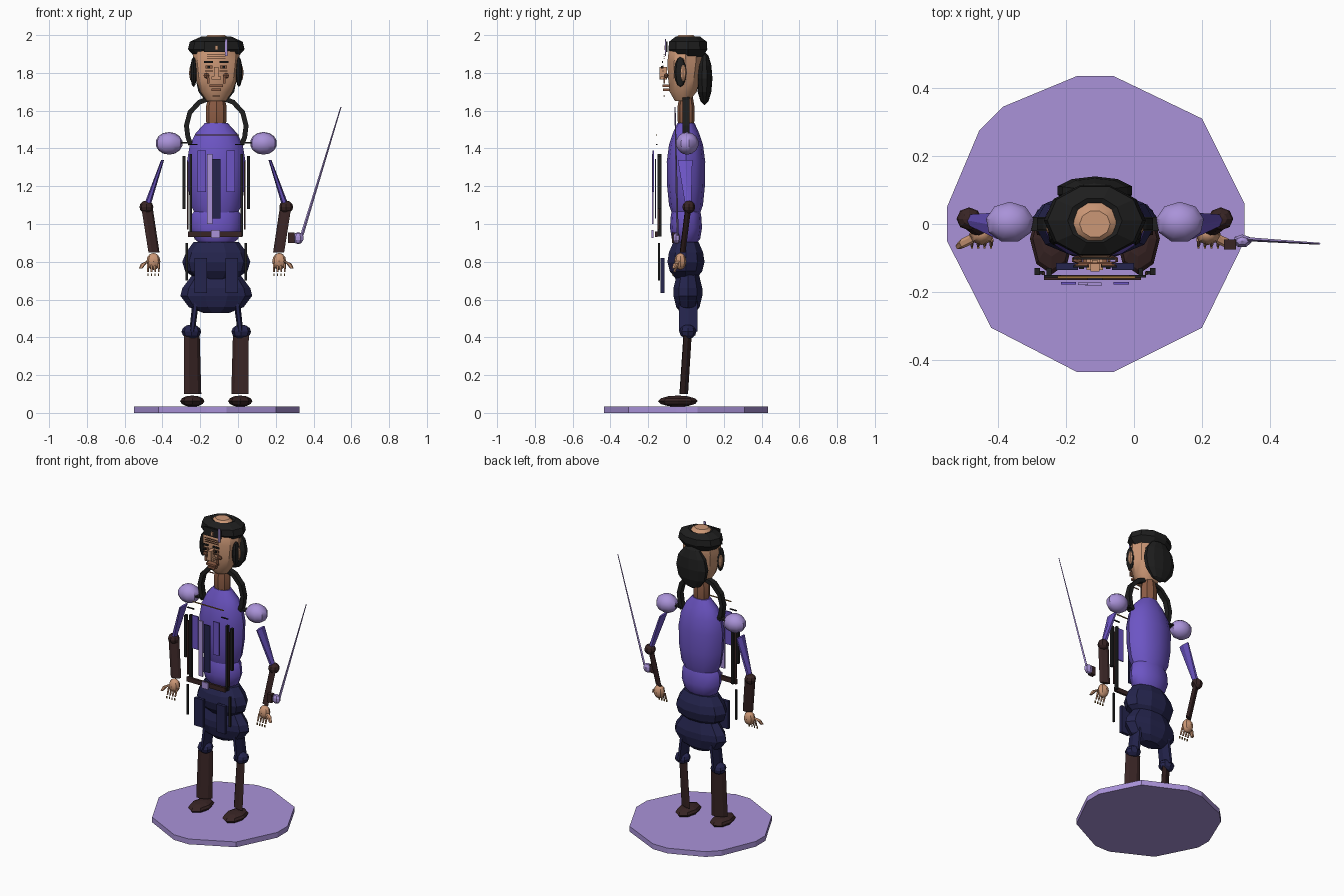
import bpy, bmesh, math
from mathutils import Vector

if "Cube" in bpy.data.objects:
    bpy.data.objects.remove(bpy.data.objects["Cube"])

C = -0.115  # body centre line


def mat(name, r, g, b):
    m = bpy.data.materials.new(name)
    m.diffuse_color = (r, g, b, 1)
    m.use_nodes = True
    m.node_tree.nodes["Principled BSDF"].inputs["Base Color"].default_value = m.diffuse_color
    return m


PURPLE = mat("purple cloth", 0.15, 0.09, 0.55)
LAV = mat("lavender", 0.40, 0.29, 0.69)
NAVY = mat("navy cloth", 0.018, 0.018, 0.075)
BROWN = mat("dark leather", 0.04, 0.018, 0.018)
SKIN = mat("skin", 0.60, 0.31, 0.18)
SHADE = mat("deep skin", 0.27, 0.11, 0.06)
BLACK = mat("black", 0.013, 0.013, 0.013)
GOLD = mat("gold", 0.32, 0.17, 0.04)


def finish(name, bm, m, smooth=False):
    bmesh.ops.recalc_face_normals(bm, faces=bm.faces)
    me = bpy.data.meshes.new(name)
    bm.to_mesh(me)
    bm.free()
    me.materials.append(m)
    ob = bpy.data.objects.new(name, me)
    bpy.context.collection.objects.link(ob)
    if smooth:
        bpy.ops.object.select_all(action='DESELECT')
        ob.select_set(True)
        bpy.context.view_layer.objects.active = ob
        bpy.ops.object.shade_smooth_by_angle(angle=math.radians(35))
    return ob


def loft(name, rings, m, n=8, rot=0, smooth=False):
    """Horizontal elliptical rings (x, y, z, rx, ry) joined and capped."""
    bm = bmesh.new()
    rows = []
    for x, y, z, rx, ry in rings:
        row = []
        for i in range(n):
            a = 2 * math.pi * i / n
            u, v = rx * math.cos(a), ry * math.sin(a)
            row.append(bm.verts.new((x + u * math.cos(rot) - v * math.sin(rot),
                                     y + u * math.sin(rot) + v * math.cos(rot), z)))
        rows.append(row)
    for a, b in zip(rows, rows[1:]):
        for i in range(n):
            bm.faces.new((a[i], a[(i + 1) % n], b[(i + 1) % n], b[i]))
    bm.faces.new(rows[0])
    bm.faces.new(rows[-1])
    return finish(name, bm, m, smooth)


def ball(name, c, r, m, u=8, v=6, smooth=False):
    bm = bmesh.new()
    bmesh.ops.create_uvsphere(bm, u_segments=u, v_segments=v, radius=1)
    for p in bm.verts:
        p.co = Vector((c[0] + p.co.x * r[0], c[1] + p.co.y * r[1], c[2] + p.co.z * r[2]))
    return finish(name, bm, m, smooth)


def box(name, x0, x1, y0, y1, z0, z1, m):
    bm = bmesh.new()
    bmesh.ops.create_cube(bm, size=1)
    for p in bm.verts:
        p.co = Vector(((x0 + x1) / 2 + p.co.x * (x1 - x0), (y0 + y1) / 2 + p.co.y * (y1 - y0),
                       (z0 + z1) / 2 + p.co.z * (z1 - z0)))
    return finish(name, bm, m)


def strip(name, pts, half, m):
    """Ribbon along (x, z) points, bent in the xz plane, half = (width, depth)."""
    bm = bmesh.new()
    rows = []
    for i, (x, z) in enumerate(pts):
        a, b = pts[max(i - 1, 0)], pts[min(i + 1, len(pts) - 1)]
        t = Vector((b[0] - a[0], b[1] - a[1])).normalized()
        rows.append([bm.verts.new((x - t.y * half[0] * s, h * half[1], z + t.x * half[0] * s))
                     for s, h in ((1, 1), (1, -1), (-1, -1), (-1, 1))])
    for a, b in zip(rows, rows[1:]):
        for i in range(4):
            bm.faces.new((a[i], a[(i + 1) % 4], b[(i + 1) % 4], b[i]))
    bm.faces.new(rows[0])
    bm.faces.new(rows[-1])
    return finish(name, bm, m)


# Base disc with uneven sides
bm = bmesh.new()
outline = [(-.168, .435), (-.06, .435), (.2, .31), (.325, .06), (.325, -.05), (.2, -.305), (-.06, -.435),
           (-.168, -.435), (-.42, -.305), (-.55, -.05), (-.55, .05), (-.455, .275), (-.385, .345)]
f = bm.faces.new([bm.verts.new((x, y, 0)) for x, y in outline])
up = bmesh.ops.extrude_face_region(bm, geom=[f])
for v in up["geom"]:
    if isinstance(v, bmesh.types.BMVert):
        v.co.z = 0.035
finish("base", bm, LAV)

# Trousers, torso, neck and head on the centre line
loft("lower_trousers", [(C, .01, .53, .07, .04), (C, .01, .56, .145, .065), (C, .01, .62, .19, .08),
                        (C, .01, .66, .18, .08), (C, .01, .74, .12, .06)], NAVY, 10)
loft("upper_trousers", [(C, 0, .70, .09, .05), (C, 0, .75, .165, .09), (C, 0, .80, .18, .103),
                        (C, 0, .85, .16, .095), (C, 0, .905, .12, .07)], NAVY, 10)
loft("waist", [(C, 0, .88, .065, .04), (C, 0, .92, .115, .075), (C, 0, .98, .135, .085),
               (C, 0, 1.05, .13, .08), (C, 0, 1.08, .11, .07)], PURPLE, 12, smooth=True)
loft("chest", [(C, 0, 1.03, .10, .065), (C, 0, 1.10, .135, .09), (C, 0, 1.20, .15, .10),
               (C, 0, 1.33, .155, .102), (C, 0, 1.42, .14, .09), (C, 0, 1.48, .11, .07),
               (C, 0, 1.535, .06, .045)], PURPLE, 12, smooth=True)
loft("neck", [(C, 0, 1.50, .045, .035), (C, 0, 1.55, .055, .045), (C, 0, 1.62, .055, .045),
              (C, 0, 1.68, .04, .035)], SHADE, 8, smooth=True)
loft("head", [(C, -.02, 1.65, .05, .04), (C, -.015, 1.70, .085, .075), (C, -.01, 1.78, .115, .09),
              (C, -.005, 1.86, .125, .098), (C, 0, 1.93, .12, .095), (C, 0, 1.97, .085, .07),
              (C, 0, 2.0, .045, .04)], SKIN, 10, smooth=True)

# Hair: cap band with the crown showing, and the back mass
bm = bmesh.new()
prof = [(.115, .085, 1.885), (.15, .108, 1.925), (.14, .105, 1.965), (.08, .068, 1.992), (.062, .055, 1.985)]
rows = [[bm.verts.new((C + rx * math.cos(math.tau * i / 10), .01 + ry * math.sin(math.tau * i / 10), z))
         for i in range(10)] for rx, ry, z in prof]
for a, b in zip(rows, rows[1:] + rows[:1]):
    for i in range(10):
        bm.faces.new((a[i], a[(i + 1) % 10], b[(i + 1) % 10], b[i]))
finish("hair_band", bm, BLACK)
ball("back_hair", (C, .098, 1.77), (.115, .042, .14), BLACK, 10, 6)
box("fringe", C - .065, C + .06, -.105, -.098, 1.91, 1.965, BLACK)
box("hair_clip", C + .045, C + .06, -.112, -.105, 1.89, 1.98, LAV)
box("forehead_gap", C - .008, C + .008, -.114, -.106, 1.92, 1.945, SKIN)

# Face plates on the centre line
box("nose", C - .013, C + .013, -.14, -.10, 1.765, 1.83, SKIN)
box("nose_tip", C - .024, C + .024, -.135, -.10, 1.765, 1.782, SKIN)
box("upper_lip", C - .035, C + .035, -.125, -.08, 1.725, 1.738, SHADE)
box("lower_lip", C - .025, C + .025, -.122, -.08, 1.705, 1.718, SHADE)
box("chin_line", C - .02, C + .02, -.118, -.112, 1.675, 1.68, SHADE)
for k in range(3):
    box("brow_line", C - .05, C + .05, -.118, -.112, 1.873 + k * .012, 1.876 + k * .012, SHADE)

# Belt, chest panels and clasps floating before the body
box("belt", C - .15, C + .135, -.165, -.15, .93, .96, BROWN)
box("buckle", C - .028, C + .02, -.182, -.172, .925, .968, LAV)
box("centre_panel", C - .022, C + .022, -.165, -.158, 1.03, 1.345, NAVY)
box("centre_strip", C - .05, C - .02, -.18, -.172, 1.0, 1.37, LAV)
box("collar_trim", C - .11, C + .12, -.16, -.153, 1.468, 1.473, GOLD)

# Paired parts
for s, side in ((-1, "right"), (1, "left")):
    X = lambda d: C + s * d

    def pbox(name, d0, d1, y0, y1, z0, z1, m):
        box(side + "_" + name, *sorted((X(d0), X(d1))), y0, y1, z0, z1, m)

    tilt = -s * math.radians(24)
    # Legs
    ball(side + "_foot", (X(.127), -.043, .062), (.064, .105, .03), BROWN, 8, 6)
    loft(side + "_boot", [(X(.125), -.012, .10, .05, .016), (X(.13), .008, .41, .046, .016)], BROWN, 6, tilt)
    ball(side + "_knee", (X(.132), .01, .43), (.052, .045, .038), NAVY, 8, 6)
    loft(side + "_thigh", [(X(.128), .012, .43, .015, .058), (X(.105), .012, .62, .018, .055)], NAVY, 6)
    # Arms
    ball(side + "_shoulder", (X(.25), .005, 1.427), (.073, .062, .06), LAV, 9, 7, True)
    loft(side + "_upper_arm", [(X(.365), .012, 1.10, .018, .018), (X(.284), -.005, 1.34, .008, .045)],
         PURPLE, 6)
    ball(side + "_elbow", (X(.37), .015, 1.09), (.037, .034, .034), BROWN, 8, 6)
    loft(side + "_forearm", [(X(.33), -.018, .85, .032, .011), (X(.367), .012, 1.09, .033, .012)], BROWN, 6, tilt)
    ball(side + "_hand", (X(.333), -.03, .802), (.037, .032, .045), SKIN, 8, 6, True)
    loft(side + "_thumb", [(X(.40), -.065, .765, .01, .01), (X(.385), -.055, .79, .014, .014),
                           (X(.355), -.04, .805, .013, .013)], SKIN, 6)
    for k in range(4):
        d = .305 + k * .019
        loft(side + "_finger", [(X(d), -.062, .745, .005, .006), (X(d), -.045, .79, .007, .008)], SKIN, 5)
        pbox("nail", d - .003, d + .003, -.072, -.066, .724, .738, GOLD)
    # Collar hoop and shoulder tabs
    strip(side + "_collar_hoop", [(X(.035), 1.665), (X(.09), 1.645), (X(.14), 1.59), (X(.158), 1.52),
                                  (X(.15), 1.46), (X(.135), 1.42)], (.013, .018), BLACK)
    pbox("shoulder_tab", .14, .20, -.02, .02, 1.425, 1.435, BLACK)
    # Coat edges and panels
    pbox("coat_edge", .128, .142, -.15, -.13, .935, 1.37, BLACK)
    pbox("outer_coat_edge", .162, .178, -.15, -.13, 1.08, 1.36, BLACK)
    pbox("lapel_seam", .147, .155, -.15, -.14, .97, 1.33, BROWN)
    pbox("chest_panel", .055, .10, -.178, -.17, 1.17, 1.39, PURPLE)
    pbox("chest_clasp", .10, .15, -.158, -.15, 1.418, 1.424, BLACK)
    pbox("trouser_panel", .05, .115, -.135, -.115, .635, .82, NAVY)
    pbox("side_cord", .15, .162, -.148, -.138, .70, .90, BLACK)
    # Face and head sides
    pbox("brow", .018, .065, -.128, -.122, 1.852, 1.864, BLACK)
    pbox("eye", .02, .058, -.124, -.118, 1.822, 1.838, SHADE)
    pbox("pupil", .032, .046, -.132, -.125, 1.824, 1.837, BLACK)
    pbox("eye_line", .018, .06, -.124, -.118, 1.808, 1.812, SHADE)
    pbox("cheek_line", .035, .05, -.118, -.112, 1.745, 1.775, SHADE)
    ball(side + "_cheek", (X(.052), -.105, 1.785), (.018, .012, .014), SHADE, 6, 4)
    ball(side + "_side_hair", (X(.12), -.03, 1.805), (.018, .033, .08), BLACK, 8, 6)
    ball(side + "_ear", (X(.13), -.015, 1.80), (.014, .017, .045), SKIN, 8, 6)

# Weapon beside the left hand
box("grip", .265, .30, -.075, -.045, .90, .955, BROWN)
ball("guard", (.318, -.05, .925), (.03, .02, .032), LAV, 7, 5)
loft("blade", [(.338, -.045, .94, .009, .006), (.545, -.058, 1.62, .003, .003)], LAV, 4)
